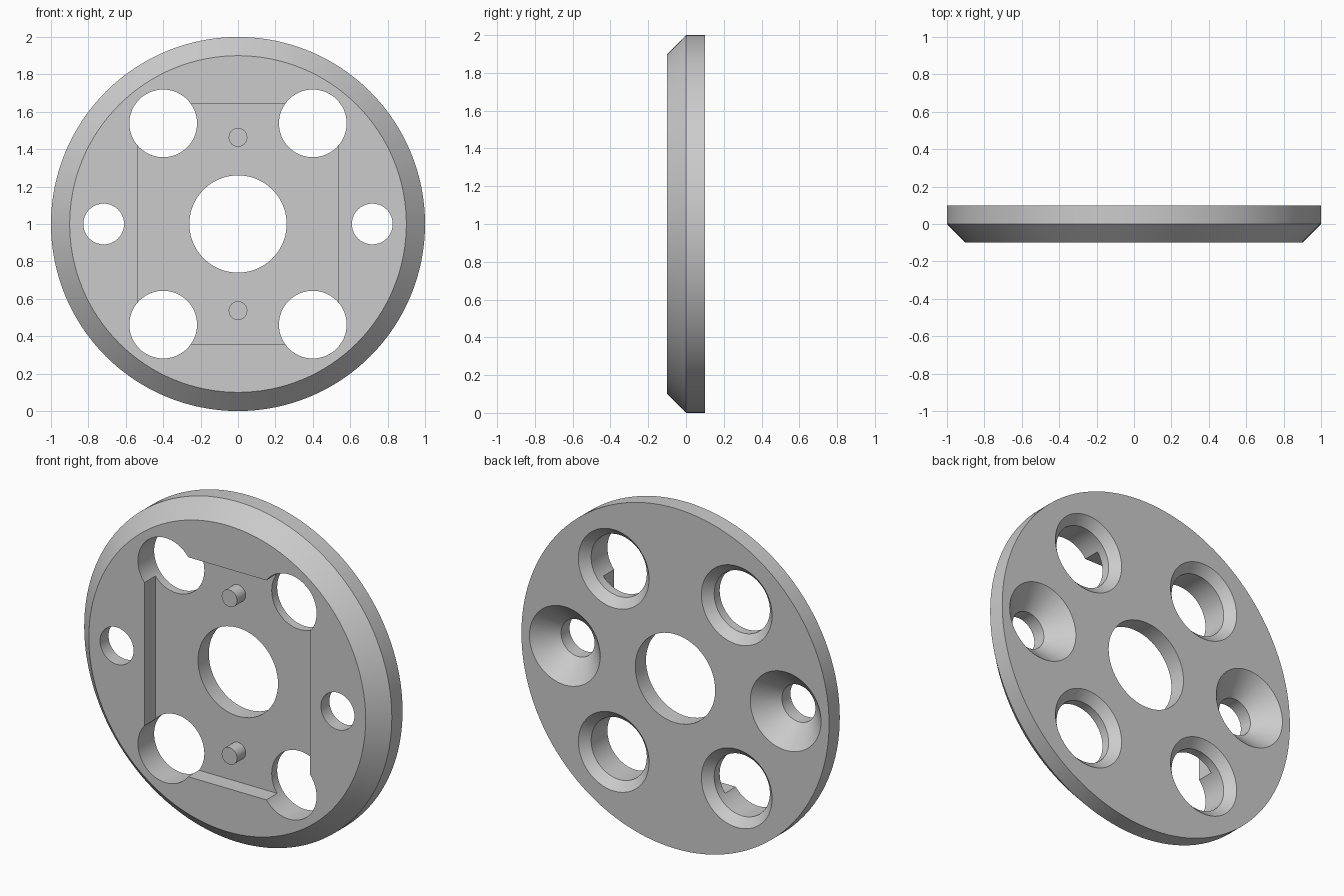
import bpy
import bmesh
from math import sin, cos, tau, radians

old = bpy.data.objects.get("Cube")
if old:
    bpy.data.objects.remove(old, do_unlink=True)

# Single plain grey material
GREY = (0.6, 0.6, 0.6, 1.0)
grey = bpy.data.materials.new("plain grey")
grey.use_nodes = True
grey.diffuse_color = GREY
grey.node_tree.nodes["Principled BSDF"].inputs["Base Color"].default_value = GREY

MID = 1.0                # height of the disc axis
FRONT, BACK = -0.1, 0.1  # faces of the disc
FLOOR = 0.0              # bottom of the rectangular recess
OUT = 0.05               # overshoot of the cutters


def add_object(name, bm):
    bmesh.ops.recalc_face_normals(bm, faces=bm.faces)
    mesh = bpy.data.meshes.new(name)
    bm.to_mesh(mesh)
    bm.free()
    mesh.materials.append(grey)
    obj = bpy.data.objects.new(name, mesh)
    bpy.context.collection.objects.link(obj)
    return obj


def lathe(name, profile, x=0.0, z=0.0, sides=64):
    """Closed turned solid around a y axis; profile holds (radius, y)."""
    bm = bmesh.new()
    rings = [[bm.verts.new((x + r * cos(tau * i / sides), y,
                            MID + z + r * sin(tau * i / sides)))
              for i in range(sides)] for r, y in profile]
    for a, b in zip(rings, rings[1:]):
        for i in range(sides):
            j = (i + 1) % sides
            bm.faces.new((a[i], a[j], b[j], b[i]))
    bm.faces.new(rings[0])
    bm.faces.new(rings[-1])
    return add_object(name, bm)


def countersunk(name, radius, sink, x, z):
    """Hole cutter with a 45 degree countersink at the back."""
    return lathe(name, [(radius, FRONT - OUT), (radius, BACK - (sink - radius)),
                        (sink + OUT, BACK + OUT)], x, z)


def smooth(obj):
    bpy.ops.object.select_all(action='DESELECT')
    obj.select_set(True)
    bpy.context.view_layer.objects.active = obj
    bpy.ops.object.shade_smooth_by_angle(angle=radians(30))


# Disc with a bevelled front rim
disc = lathe("disc", [(0.9, FRONT), (1.0, 0.0), (1.0, BACK)], sides=128)

# Rectangular recess in the front
bm = bmesh.new()
bmesh.ops.create_cube(bm, size=1.0)
for v in bm.verts:
    v.co = (v.co.x * 1.075, FLOOR if v.co.y > 0 else FRONT - OUT, MID + v.co.z * 1.29)
cutters = [add_object("recess_cutter", bm)]

# Centre bore, four large holes and two side screw holes
cutters.append(lathe("bore_cutter", [(0.26, FRONT - OUT), (0.26, BACK + OUT)]))
for sx in (-1, 1):
    for sz in (-1, 1):
        cutters.append(countersunk("large_hole_cutter", 0.181, 0.23, sx * 0.4, sz * 0.538))
    cutters.append(countersunk("screw_hole_cutter", 0.109, 0.23, sx * 0.718, 0.0))

for cutter in cutters:
    mod = disc.modifiers.new(cutter.name, 'BOOLEAN')
    mod.operation = 'DIFFERENCE'
    mod.solver = 'EXACT'
    mod.object = cutter

# Bake the cuts, then drop the cutters
graph = bpy.context.evaluated_depsgraph_get()
cut_mesh = bpy.data.meshes.new_from_object(disc.evaluated_get(graph))
disc.modifiers.clear()
disc.data = cut_mesh
for cutter in cutters:
    bpy.data.objects.remove(cutter, do_unlink=True)
smooth(disc)

# Locating pins standing on the recess floor
for side, sz in (("upper", 1), ("lower", -1)):
    pin = lathe(side + "_pin", [(0.05, FLOOR - 0.08), (0.05, FLOOR + 0.01)],
                z=sz * 0.463, sides=32)
    smooth(pin)
